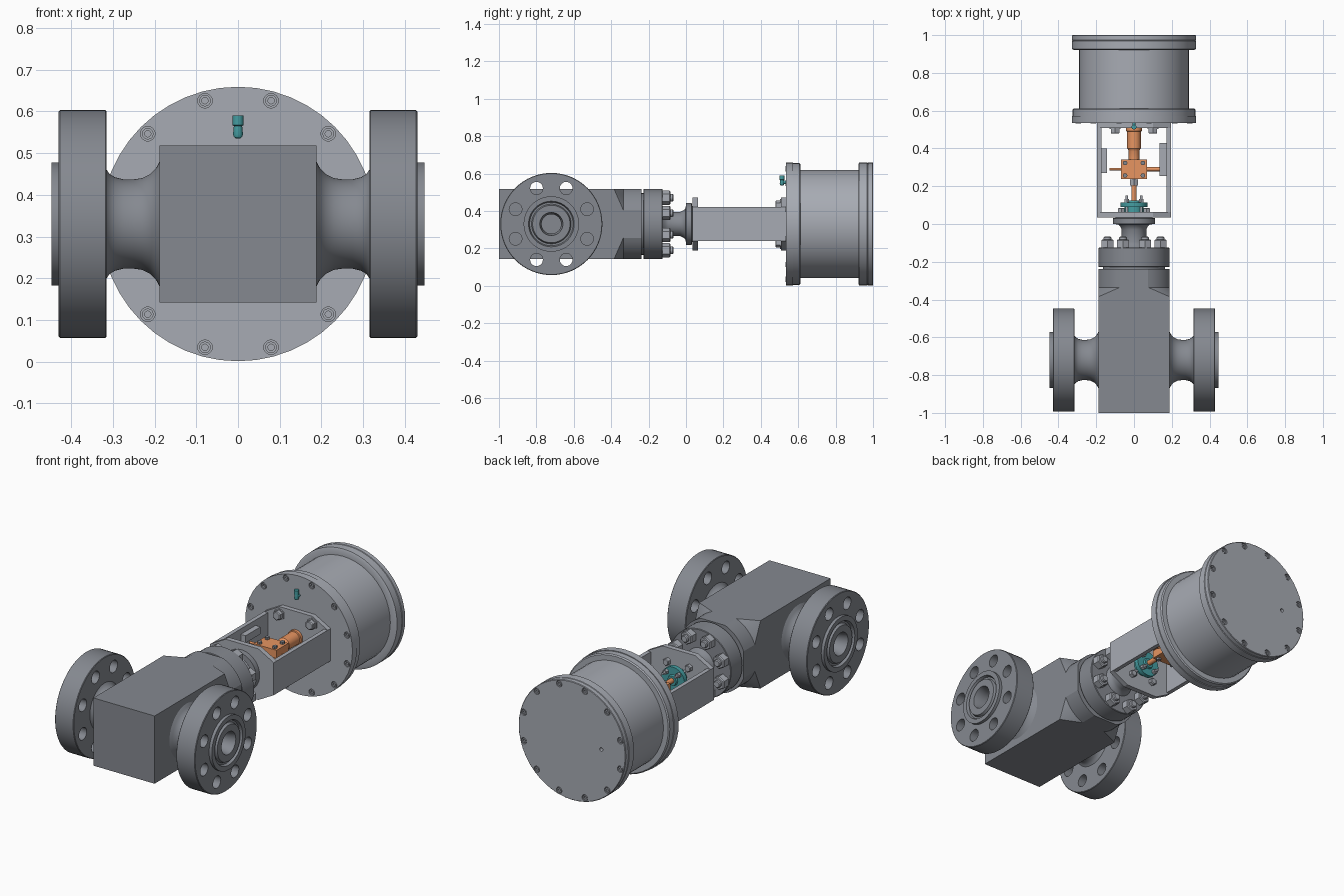
import bpy, bmesh, math
from mathutils import Vector

if "Cube" in bpy.data.objects:
    bpy.data.objects.remove(bpy.data.objects["Cube"])

CZ = 0.33           # height of the main axis
PY = -0.72          # y of the pipe bore

def material(name, rgb):
    m = bpy.data.materials.new(name)
    m.diffuse_color = (*rgb, 1)
    m.use_nodes = True
    m.node_tree.nodes["Principled BSDF"].inputs["Base Color"].default_value = m.diffuse_color
    return m

DARK = material("dark_grey", (0.235, 0.25, 0.28))
STEEL = material("steel_grey", (0.39, 0.41, 0.455))
ORANGE = material("orange", (0.80, 0.30, 0.12))
TEAL = material("teal", (0.06, 0.34, 0.36))

def smooth_by_angle(ob, angle=32):
    bpy.ops.object.select_all(action='DESELECT')
    ob.select_set(True)
    bpy.context.view_layer.objects.active = ob
    bpy.ops.object.shade_smooth_by_angle(angle=math.radians(angle))

def finish(bm, name, mat=None, angle=32):
    """Turn the bmesh into an object; angle 0 keeps it flat."""
    bmesh.ops.recalc_face_normals(bm, faces=bm.faces)
    me = bpy.data.meshes.new(name)
    bm.to_mesh(me)
    bm.free()
    ob = bpy.data.objects.new(name, me)
    bpy.context.collection.objects.link(ob)
    if mat:
        me.materials.append(mat)
    if angle:
        smooth_by_angle(ob, angle)
    return ob

def lathe(bm, profile, axis='y', at=(0, 0, 0), n=48, ring=False):
    """Revolve (axial, radius) points; ring=True closes the profile on itself."""
    rings = []
    for h, r in profile:
        row = []
        for i in range(n):
            a = 2 * math.pi * i / n
            c, s = r * math.cos(a), r * math.sin(a)
            p = {'x': (h, c, s), 'y': (s, h, c), 'z': (c, s, h)}[axis]
            row.append(bm.verts.new(Vector(p) + Vector(at)))
        rings.append(row)
    pairs = list(zip(rings, rings[1:]))
    if ring:
        pairs.append((rings[-1], rings[0]))
    else:
        bm.faces.new(rings[0])
        bm.faces.new(rings[-1])
    for p, q in pairs:
        for i in range(n):
            j = (i + 1) % n
            bm.faces.new((p[i], p[j], q[j], q[i]))

def rod(bm, a, b, r, axis='y', at=(0, 0, 0), n=24):
    lathe(bm, [(a, r), (b, r)], axis, at, n)

def box(bm, x, y, z):
    for v in bmesh.ops.create_cube(bm, size=1)['verts']:
        v.co = Vector([(r[0] + r[1]) / 2 + k * (r[1] - r[0]) for k, r in zip(v.co, (x, y, z))])

def circle(n, r, start):
    for i in range(n):
        a = math.radians(start) + 2 * math.pi * i / n
        yield r * math.cos(a), r * math.sin(a)

def cut(ob, cutter):
    """Drill the cutter out of the object, then restore the sharp edges."""
    mat = ob.data.materials[0]
    cutter.data.materials.append(mat)
    cutter.hide_render = True
    m = ob.modifiers.new("holes", 'BOOLEAN')
    m.object, m.operation, m.solver = cutter, 'DIFFERENCE', 'EXACT'
    dg = bpy.context.evaluated_depsgraph_get()
    me = bpy.data.meshes.new_from_object(ob.evaluated_get(dg))
    ob.modifiers.clear()
    ob.data = me
    bpy.data.objects.remove(cutter)
    smooth_by_angle(ob, 25)

# valve body: square block whose far end has rounded corners
bm = bmesh.new()
R, T, N = 0.188, 0.074, 8
def quad(y):
    return [bm.verts.new((sx * R, y, CZ + sz * R)) for sx, sz in ((-1, -1), (1, -1), (1, 1), (-1, 1))]
def arcs(y):
    half, rad, out = math.pi / 4 - math.atan2(T, R), math.hypot(R, T), []
    for c in (-135, -45, 45, 135):
        angs = [math.radians(c) + half * (2 * k / N - 1) for k in range(N + 1)]
        out.append([bm.verts.new((rad * math.cos(a), y, CZ + rad * math.sin(a))) for a in angs])
    return out
front, corner, low, top = quad(-1), quad(-0.385), arcs(-0.335), arcs(-0.237)
for i in range(4):
    j = (i + 1) % 4
    bm.faces.new((front[i], front[j], corner[j], low[j][0], top[j][0], top[i][-1], low[i][-1], corner[i]))
    for k in range(N):
        bm.faces.new((low[i][k], low[i][k + 1], top[i][k + 1], top[i][k]))
        bm.faces.new((corner[i], low[i][k + 1], low[i][k]))
bm.faces.new(front)
bm.faces.new(sum(top, []))
finish(bm, "valve_body", DARK, 12)

# pipe necks with drilled flanges, both sides
for side, s in (("left", -1), ("right", 1)):
    prof = [(.18, .16), (.187, .152), (.196, .135), (.21, .12), (.23, .110), (.25, .107), (.275, .107),
            (.295, .112), (.308, .12), (.315, .13), (.315, .27), (.318, .273), (.427, .273), (.43, .27),
            (.43, .148), (.447, .148), (.447, .122), (.432, .116), (.432, .106), (.447, .1),
            (.447, .062), (.40, .052), (.18, .052)]
    bm = bmesh.new()
    lathe(bm, [(s * h, r) for h, r in prof], 'x', (0, PY, CZ), 64, ring=True)
    ob = finish(bm, side + "_pipe_flange", DARK)
    bm = bmesh.new()
    for y, z in circle(8, 0.207, 22.5):
        rod(bm, s * .29, s * .46, .034, 'x', (0, PY + y, CZ + z))
    cut(ob, finish(bm, "flange_cutter"))

# bonnet with gasket, neck and top collar
bm = bmesh.new()
lathe(bm, [(-.24, .165), (-.228, .165), (-.228, .185), (-.225, .188), (-.128, .188), (-.125, .185),
           (-.125, .085), (-.11, .07), (-.095, .065), (-.03, .065), (-.01, .075), (-.002, .085),
           (0, .112), (.03, .112), (.035, .09)], 'y', (0, 0, CZ), 64)
finish(bm, "bonnet", DARK)

# bonnet studs and nuts
bm = bmesh.new()
for x, z in circle(8, 0.152, 22.5):
    lathe(bm, [(-.126, .038), (-.088, .038), (-.083, .033)], 'y', (x, 0, CZ + z), 6)
    lathe(bm, [(-.126, .02), (-.072, .02), (-.067, .016)], 'y', (x, 0, CZ + z), 16)
finish(bm, "bonnet_nuts", STEEL)

# yoke: two end plates and two side plates
bm = bmesh.new()
outline = [(-.195, -.09), (-.1, -.142), (.1, -.142), (.195, -.09),
           (.195, .09), (.1, .142), (-.1, .142), (-.195, .09)]
for y0, y1 in ((.035, .063), (.508, .534)):
    a = [bm.verts.new((x, y0, CZ + z)) for x, z in outline]
    b = [bm.verts.new((x, y1, CZ + z)) for x, z in outline]
    bm.faces.new(a)
    bm.faces.new(b)
    for i in range(8):
        bm.faces.new((a[i], a[i - 1], b[i - 1], b[i]))
for s in (-1, 1):
    box(bm, sorted((s * .172, s * .195)), (.05, .52), (CZ - .09, CZ + .09))
finish(bm, "yoke", STEEL, 0)

# yoke bolts at the actuator end and nuts at the bonnet end
bm = bmesh.new()
for x, z in circle(4, 0.142, 45):
    lathe(bm, [(.51, .033), (.502, .033), (.502, .026), (.482, .026), (.478, .021)],
          'y', (x, 0, CZ + z), 6)
for x, z in circle(4, 0.095, 45):
    lathe(bm, [(.06, .02), (.082, .02), (.085, .016)], 'y', (x, 0, CZ + z), 6)
finish(bm, "yoke_bolts", STEEL, 0)

# travel scales fixed inside the yoke
bm = bmesh.new()
box(bm, (-.174, -.142), (.27, .40), (CZ + .02, CZ + .06))
box(bm, (.134, .174), (.255, .43), (CZ - .03, CZ + .03))
finish(bm, "travel_scales", STEEL, 0)

# actuator cylinder with stepped end flanges
bm = bmesh.new()
lathe(bm, [(.534, .329), (.573, .329), (.573, .325), (.606, .325), (.612, .319),
           (.612, .29), (.922, .29), (.922, .319), (.926, .329), (.968, .329), (.971, .326),
           (.974, .329), (.997, .329), (1.0, .326)], 'y', (0, 0, CZ), 48)
actuator = finish(bm, "actuator_cylinder", STEEL)
bm = bmesh.new()
for x, z in circle(12, 0.306, 15):
    rod(bm, .52, .545, .0175, 'y', (x, 0, CZ + z), 16)
    rod(bm, .986, 1.01, .0175, 'y', (x, 0, CZ + z), 16)
rod(bm, .975, 1.01, .01, 'y', (-.18, 0, CZ), 16)
cut(actuator, finish(bm, "bolt_hole_cutter"))

# socket cap screws in the counterbores
bm = bmesh.new()
for x, z in circle(12, 0.306, 15):
    for y, d in ((.545, -1), (.986, 1)):
        lathe(bm, [(y - d * .004, .014), (y + d * .012, .014), (y + d * .012, .0075),
                   (y + d * .004, .0075)], 'y', (x, 0, CZ + z), 12)
finish(bm, "cap_screws", STEEL)

# piston rod, coupling block and stem
bm = bmesh.new()
lathe(bm, [(.535, .042), (.492, .042), (.49, .036), (.4, .036), (.395, .032), (.385, .028),
           (.34, .028)], 'y', (0, 0, CZ), 32)
rod(bm, .06, .35, .014, 'y', (0, 0, CZ))
finish(bm, "piston_rod_and_stem", ORANGE)
bm = bmesh.new()
box(bm, (-.07, .07), (.238, .342), (CZ - .048, CZ - .003))
box(bm, (-.07, .07), (.238, .342), (CZ + .003, CZ + .048))
rod(bm, -.13, 0, .006, 'x', (0, .29, CZ + .02), 12)
rod(bm, 0, .15, .011, 'x', (0, .29, CZ), 12)
finish(bm, "coupling_block", ORANGE)

# stem lock nut
bm = bmesh.new()
lathe(bm, [(.205, .024), (.235, .024), (.24, .02)], 'y', (0, 0, CZ), 6)
finish(bm, "stem_lock_nut", STEEL, 0)

# coupling screws
bm = bmesh.new()
for x in (-.047, .047):
    for y in (.257, .323):
        rod(bm, -.06, .06, .013, 'z', (x, y, CZ), 6)
finish(bm, "coupling_screws", DARK, 0)

# packing gland flange with its studs
bm = bmesh.new()
lathe(bm, [(.06, .05), (.09, .05), (.09, .071), (.115, .071), (.115, .03), (.125, .026)],
      'y', (0, 0, CZ), 32)
finish(bm, "packing_gland", TEAL)
bm = bmesh.new()
for x, z in circle(4, 0.054, 45):
    rod(bm, .06, .15, .007, 'y', (x, 0, CZ + z), 12)
    rod(bm, .115, .133, .014, 'y', (x, 0, CZ + z), 6)
finish(bm, "gland_studs", STEEL)

# vent fitting on the actuator face
bm = bmesh.new()
rod(bm, .51, .535, .009, 'y', (0, 0, .553), 16)
lathe(bm, [(.535, .005), (.539, .010), (.545, .012), (.565, .010), (.567, .013),
           (.59, .013)], 'z', (0, .513, 0), 16)
finish(bm, "vent_fitting", TEAL)
